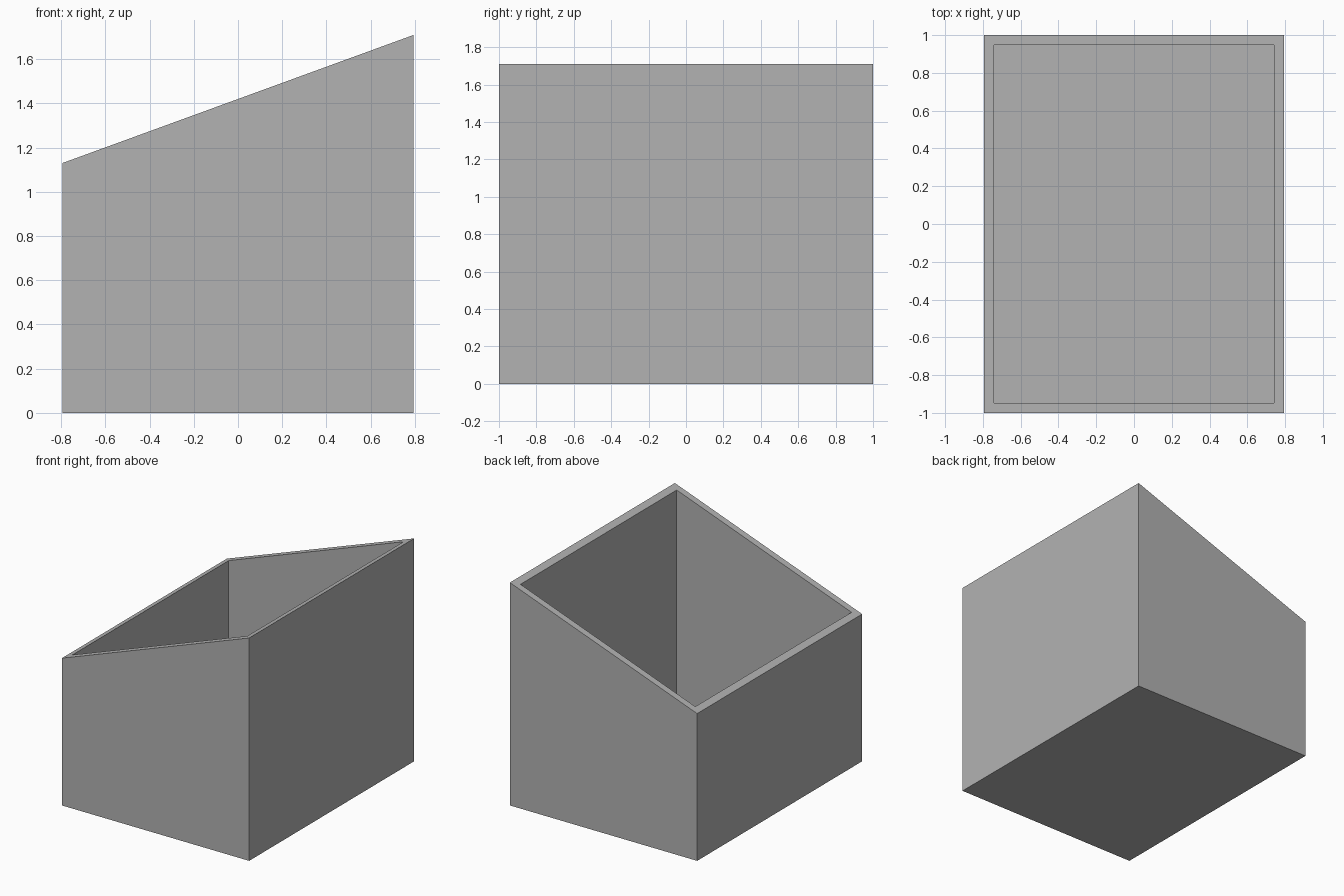
import bpy, bmesh

HALF_X, HALF_Y = 0.795, 1.0
LOW, HIGH = 1.13, 1.71
WALL = 0.053

# Remove the default cube
cube = bpy.data.objects.get("Cube")
if cube:
    bpy.data.objects.remove(cube, do_unlink=True)

# Single grey material
grey = bpy.data.materials.new("plain_grey")
grey.use_nodes = True
colour = (0.448, 0.448, 0.448, 1)
grey.diffuse_color = colour
grey.node_tree.nodes["Principled BSDF"].inputs["Base Color"].default_value = colour


def slope(x):
    """Height of the slanted rim at x."""
    return LOW + (HIGH - LOW) * (x + HALF_X) / (2 * HALF_X)


def flat(z):
    return lambda x: z


def ring(bm, inset, height):
    """Rectangular loop of four vertices, inset from the outer walls."""
    hx, hy = HALF_X - inset, HALF_Y - inset
    corners = ((-hx, -hy), (hx, -hy), (hx, hy), (-hx, hy))
    return [bm.verts.new((x, y, height(x))) for x, y in corners]


# Open box: outer walls, slanted rim, inner walls and floor
bm = bmesh.new()
loops = [ring(bm, 0, flat(0)), ring(bm, 0, slope),
         ring(bm, WALL, slope), ring(bm, WALL, flat(WALL))]
for a, b in zip(loops, loops[1:]):
    for i in range(4):
        j = (i + 1) % 4
        bm.faces.new((a[i], a[j], b[j], b[i]))
bm.faces.new(reversed(loops[0]))   # underside
bm.faces.new(loops[-1])            # inside floor
bmesh.ops.recalc_face_normals(bm, faces=bm.faces)

mesh = bpy.data.meshes.new("slanted_open_box")
bm.to_mesh(mesh)
bm.free()
mesh.materials.append(grey)
box = bpy.data.objects.new("slanted_open_box", mesh)
bpy.context.collection.objects.link(box)
